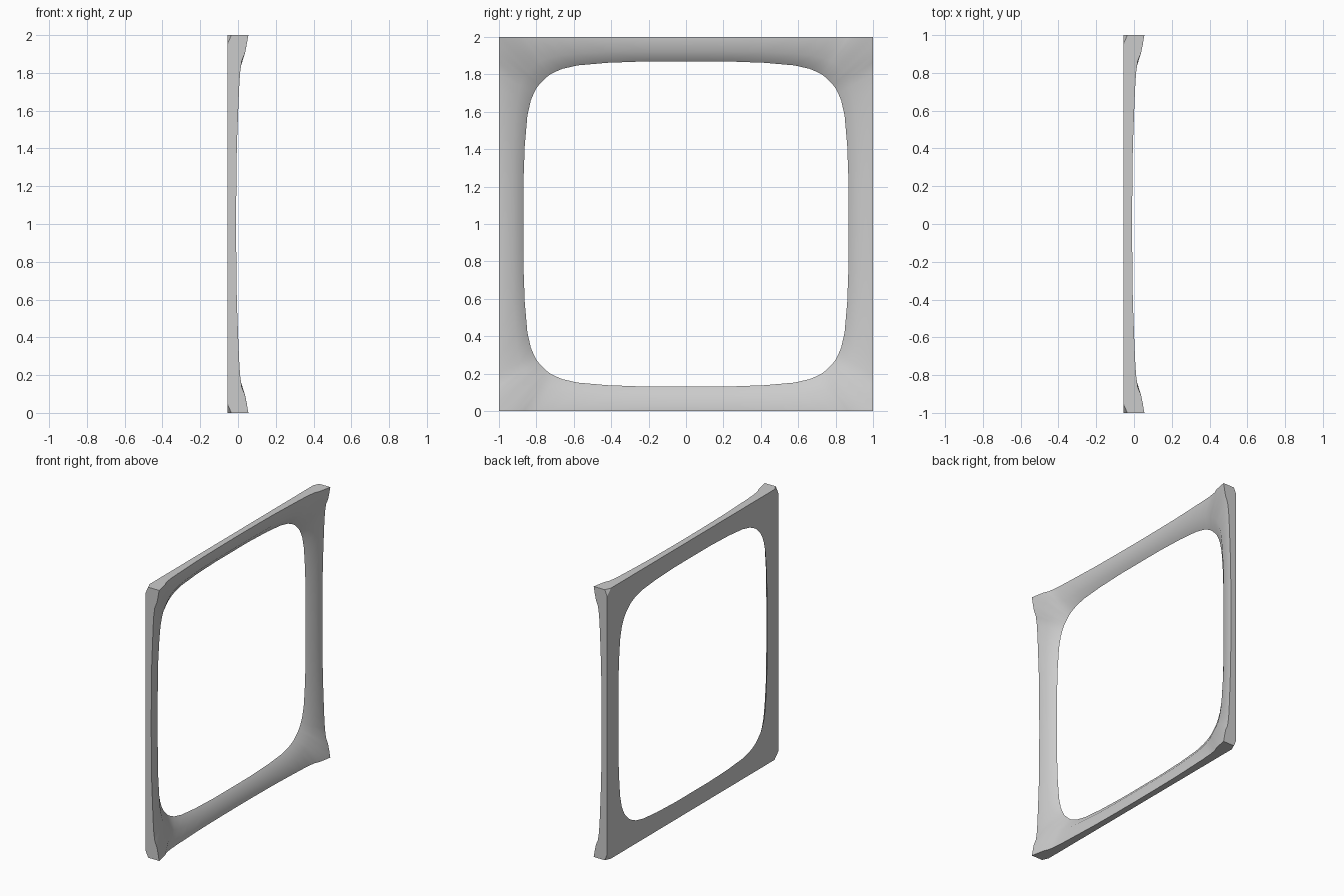
import bpy
import bmesh

cube = bpy.data.objects.get("Cube")
if cube:
    bpy.data.objects.remove(cube, do_unlink=True)

BACK, CHAMFER, CUT = -0.055, 0.045, 0.02

# Half of one side, from its middle to the corner diagonal:
# outer (along, depth), inner (along, out), ridge (along, out, depth)
STATIONS = [
    ((0, -.01), (0, .87), (0, .922, -.011)),
    ((.2, -.009), (.2, .87), (.2, .922, -.011)),
    ((.42, -.006), (.42, .862), (.42, .92, -.009)),
    ((.6, .001), (.58, .848), (.59, .91, -.006)),
    ((.72, .006), (.66, .83), (.68, .90, -.004)),
    ((.8, .011), (.7, .813), (.74, .885, -.003)),
    ((.865, .02), (.73, .797), (.78, .87, -.002)),
    ((.905, .037), (.745, .785), (.80, .855, 0)),
    ((1 - CHAMFER, .047), (.755, .775), (.815, .845, 0)),
    ((1, .055), (.765, .765), (.83, .83, 0)),
]


def add_eighth(bm, swap, sy, sz):
    """One eighth of the frame, placed by swapping and flipping its axes."""
    def vert(along, out, depth):
        y, z = (along, out) if swap else (out, along)
        return bm.verts.new((depth, sy * y, 1 + sz * z))

    def face(*verts, smooth=False):
        bm.faces.new(verts).smooth = smooth

    rows = []
    for (t, depth), inner, ridge in STATIONS:
        rows.append((vert(*inner, BACK), vert(*ridge), vert(t, 1, depth),
                     vert(t, 1, BACK + (CUT if t == 1 else 0))))
    mid = vert(1 - CHAMFER / 2, 1 - CHAMFER / 2, BACK)
    for a, b in zip(rows, rows[1:]):
        last = b is rows[-1]
        face(a[0], b[0], b[1], a[1], smooth=True)      # sloped inner rim
        face(a[1], b[1], b[2], a[2], smooth=True)      # front
        face(a[2], b[2], b[3], a[3])                   # outer side
        face(a[3], mid if last else b[3], b[0], a[0])  # back
    face(rows[-2][3], rows[-1][3], mid)                # clipped back corner


bm = bmesh.new()
for swap in (False, True):
    for sy in (-1, 1):
        for sz in (-1, 1):
            add_eighth(bm, swap, sy, sz)
bmesh.ops.remove_doubles(bm, verts=bm.verts[:], dist=0.0005)
bmesh.ops.recalc_face_normals(bm, faces=bm.faces[:])

mesh = bpy.data.meshes.new("square_frame")
bm.to_mesh(mesh)
bm.free()
frame = bpy.data.objects.new("square_frame", mesh)
bpy.context.collection.objects.link(frame)

# Plain grey
grey = bpy.data.materials.new("light_grey")
grey.use_nodes = True
colour = (0.6, 0.6, 0.6, 1)
grey.diffuse_color = colour
grey.node_tree.nodes["Principled BSDF"].inputs["Base Color"].default_value = colour
mesh.materials.append(grey)
